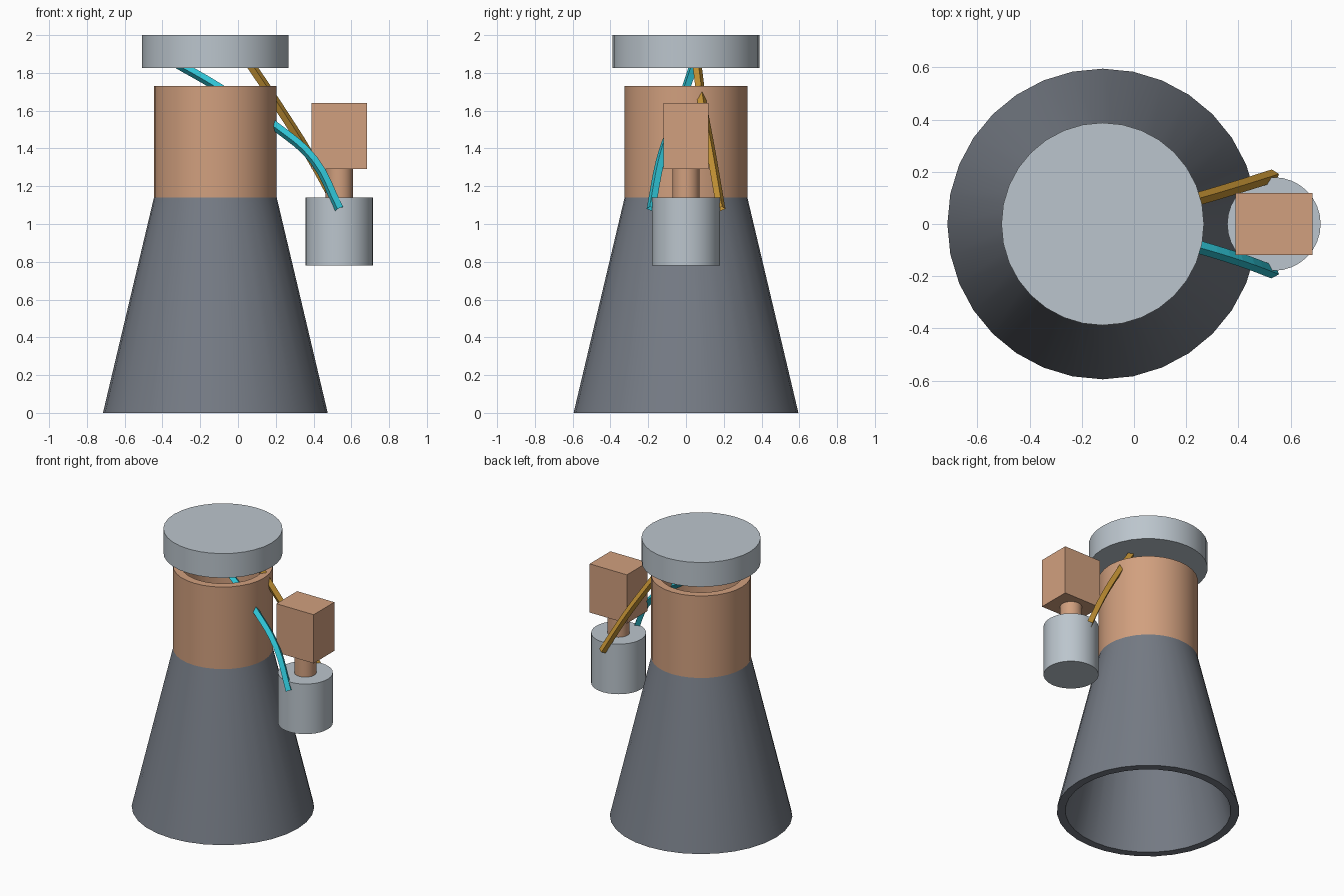
import bpy, bmesh, math
from mathutils import Matrix

cube = bpy.data.objects.get("Cube")
if cube:
    bpy.data.objects.remove(cube, do_unlink=True)


def material(name, rgb):
    m = bpy.data.materials.new(name)
    m.use_nodes = True
    m.diffuse_color = (*rgb, 1)
    m.node_tree.nodes["Principled BSDF"].inputs["Base Color"].default_value = (*rgb, 1)
    return m


steel = material("light steel", (0.50, 0.56, 0.61))
dark = material("dark grey metal", (0.18, 0.20, 0.235))
copper = material("copper", (0.64, 0.35, 0.21))
cyan = material("cyan", (0.03, 0.58, 0.70))
amber = material("amber", (0.55, 0.29, 0.035))


def finish(name, bm, mat, smooth=True):
    bmesh.ops.recalc_face_normals(bm, faces=bm.faces)
    mesh = bpy.data.meshes.new(name)
    bm.to_mesh(mesh)
    bm.free()
    mesh.materials.append(mat)
    ob = bpy.data.objects.new(name, mesh)
    bpy.context.collection.objects.link(ob)
    if smooth:
        bpy.ops.object.select_all(action="DESELECT")
        ob.select_set(True)
        bpy.context.view_layer.objects.active = ob
        bpy.ops.object.shade_smooth_by_angle(angle=math.radians(30))
    return ob


def cylinder(name, x, r, z0, z1, mat):
    bm = bmesh.new()
    bmesh.ops.create_cone(bm, cap_ends=True, segments=32, radius1=r, radius2=r,
                          depth=z1 - z0, matrix=Matrix.Translation((x, 0, (z0 + z1) / 2)))
    return finish(name, bm, mat)


def shell(name, x, r0, r1, z0, z1, wall, mat, n=32):
    """Open tube or cone with a thick wall."""
    bm = bmesh.new()
    profile = [(r0, z0), (r1, z1), (r1 - wall, z1), (r0 - wall, z0)]
    rings = []
    for i in range(n):
        a = math.tau * i / n
        rings.append([bm.verts.new((x + r * math.sin(a), r * math.cos(a), z)) for r, z in profile])
    for i in range(n):
        a, b = rings[i], rings[(i + 1) % n]
        for j in range(4):
            k = (j + 1) % 4
            bm.faces.new((a[j], b[j], b[k], a[k]))
    return finish(name, bm, mat)


def pipe(name, points, mat):
    cu = bpy.data.curves.new(name, "CURVE")
    cu.dimensions = "3D"
    cu.bevel_depth = 0.025
    cu.bevel_resolution = 0
    cu.resolution_u = 4
    sp = cu.splines.new("BEZIER")
    sp.use_smooth = False
    sp.bezier_points.add(len(points) - 1)
    for bp, p in zip(sp.bezier_points, points):
        bp.co = p
        bp.handle_left_type = bp.handle_right_type = "AUTO"
    cu.materials.append(mat)
    ob = bpy.data.objects.new(name, cu)
    bpy.context.collection.objects.link(ob)


# Main engine body
AXIS = -0.12
shell("nozzle", AXIS, 0.595, 0.325, 0, 1.14, 0.055, dark)
shell("combustion_chamber", AXIS, 0.325, 0.325, 1.14, 1.73, 0.055, copper)
cylinder("injector_cap", AXIS, 0.388, 1.825, 2.0, steel)

# Pump beside the chamber
PUMP = 0.536
cylinder("pump_body", PUMP, 0.179, 0.78, 1.14, steel)
cylinder("pump_shaft", PUMP, 0.072, 1.14, 1.29, copper)
bm = bmesh.new()
bmesh.ops.create_cube(bm, size=1, matrix=Matrix.Translation((PUMP, 0, 1.465))
                      @ Matrix.Diagonal((0.296, 0.236, 0.35, 1)))
finish("gas_generator", bm, copper, smooth=False)

# Feed pipes running from the pump to the cap
pipe("front_feed_pipe", [(0.535, -0.185, 1.08), (0.40, -0.135, 1.34), (0.20, -0.075, 1.515),
                         (-0.10, 0.0, 1.72), (-0.36, 0.05, 1.87)], cyan)
pipe("back_feed_pipe", [(0.535, 0.185, 1.08), (0.375, 0.135, 1.37),
                        (0.20, 0.085, 1.645), (0.05, 0.055, 1.87)], amber)
